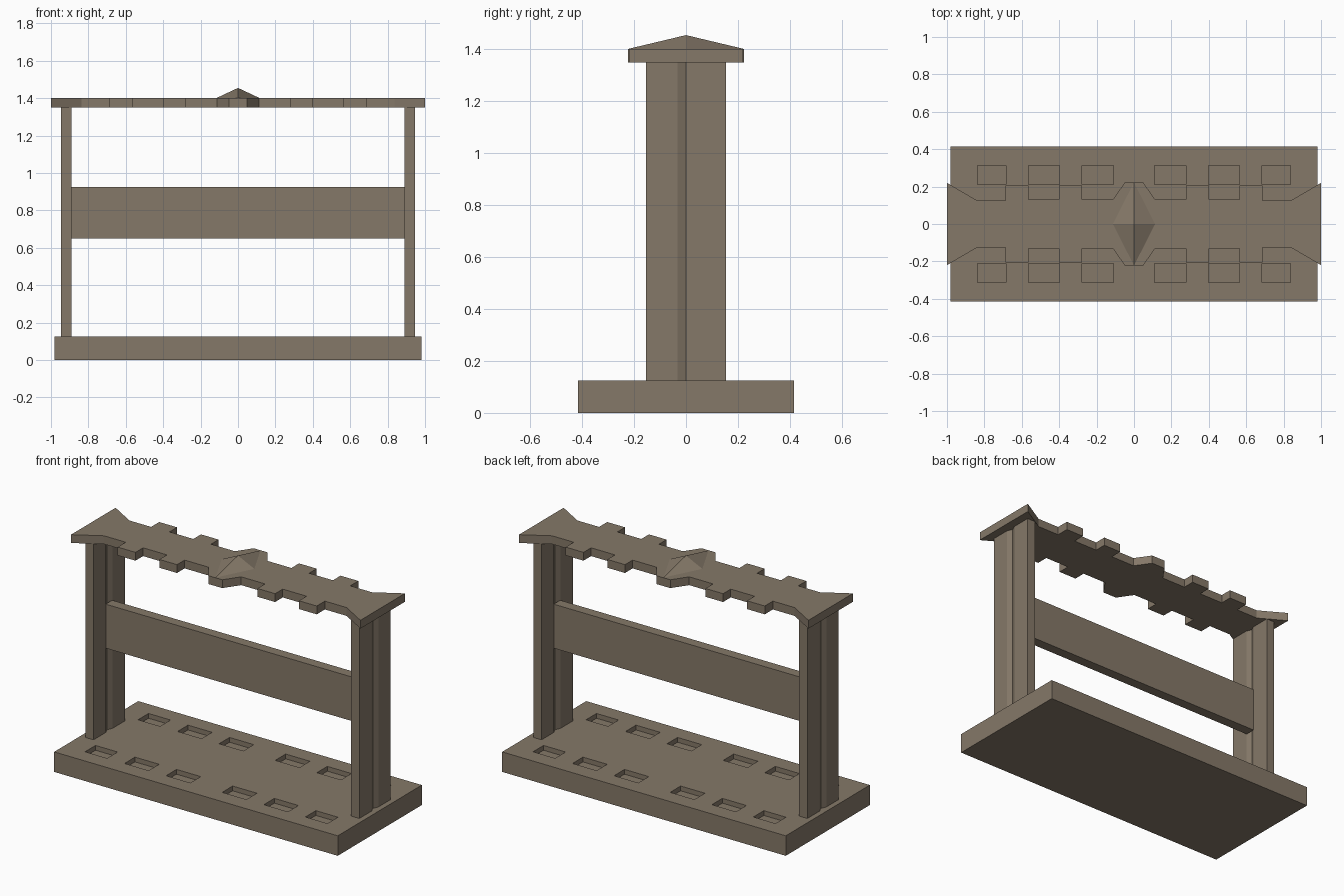
import bpy, bmesh

if "Cube" in bpy.data.objects:
    bpy.data.objects.remove(bpy.data.objects["Cube"])

wood = bpy.data.materials.new("weathered brown wood")
wood.diffuse_color = (0.235, 0.19, 0.14, 1)
wood.use_nodes = True
wood.node_tree.nodes["Principled BSDF"].inputs["Base Color"].default_value = wood.diffuse_color


def finish(bm, name):
    bmesh.ops.recalc_face_normals(bm, faces=bm.faces[:])
    me = bpy.data.meshes.new(name)
    bm.to_mesh(me)
    bm.free()
    me.materials.append(wood)
    ob = bpy.data.objects.new(name, me)
    bpy.context.collection.objects.link(ob)
    return ob


def prism(name, outline, z0, z1):
    """Extrude an xy outline from z0 to z1."""
    bm = bmesh.new()
    face = bm.faces.new([bm.verts.new((x, y, z0)) for x, y in outline])
    new = bmesh.ops.extrude_face_region(bm, geom=[face], use_keep_orig=True)["geom"]
    top = [v for v in new if isinstance(v, bmesh.types.BMVert)]
    bmesh.ops.translate(bm, verts=top, vec=(0, 0, z1 - z0))
    return finish(bm, name)


def mirrored(values):
    return [-v for v in reversed(values)] + values


# Base slab: a grid whose slot cells are sunk to form the twelve sockets
BASE_TOP, SLOT_DEPTH = 0.125, 0.03
slots = [(0.11, 0.278), (0.398, 0.565), (0.685, 0.838)]
xs = mirrored([v for s in slots for v in s] + [0.98])
ys = mirrored([0.21, 0.313, 0.415])
bm = bmesh.new()
grid = [[bm.verts.new((x, y, BASE_TOP)) for x in xs] for y in ys]
sockets = []
for j in range(len(ys) - 1):
    for i in range(len(xs) - 1):
        f = bm.faces.new((grid[j][i], grid[j][i + 1], grid[j + 1][i + 1], grid[j + 1][i]))
        c = f.calc_center_median()
        if 0.21 < abs(c.y) < 0.313 and any(a < abs(c.x) < b for a, b in slots):
            sockets.append(f)
rim = [e for e in bm.edges if e.is_boundary]
skirt = bmesh.ops.extrude_edge_only(bm, edges=rim)["geom"]
bmesh.ops.translate(bm, verts=[g for g in skirt if isinstance(g, bmesh.types.BMVert)],
                    vec=(0, 0, -BASE_TOP))
bmesh.ops.holes_fill(bm, edges=[e for e in bm.edges if e.is_boundary], sides=0)
floors = bmesh.ops.extrude_discrete_faces(bm, faces=sockets)["faces"]
bmesh.ops.translate(bm, verts=[v for f in floors for v in f.verts], vec=(0, 0, -SLOT_DEPTH))
finish(bm, "base")

# Posts with a V groove down the inner and outer faces
IN, OUT, HALF, GROOVE, DEEP = 0.89, 0.947, 0.155, 0.033, 0.015
section = [(IN, -HALF), (OUT, -HALF), (OUT, -GROOVE), (OUT - DEEP, 0), (OUT, GROOVE),
           (OUT, HALF), (IN, HALF), (IN, GROOVE), (IN + DEEP, 0), (IN, -GROOVE)]
for side, label in ((-1, "left_post"), (1, "right_post")):
    prism(label, [(side * x, y) for x, y in section], BASE_TOP, 1.35)

# Middle rail between the posts
prism("middle_rail", [(-0.892, -0.032), (0.892, -0.032), (0.892, 0.032), (-0.892, 0.032)],
      0.65, 0.925)

# Notched top board: one quadrant of the outline, mirrored twice
quadrant = [(1.0, 0.22), (0.838, 0.125), (0.688, 0.125), (0.688, 0.205), (0.565, 0.205),
            (0.565, 0.13), (0.4, 0.13), (0.4, 0.205), (0.278, 0.205), (0.278, 0.13),
            (0.113, 0.13), (0.048, 0.224)]
back = quadrant + [(-x, y) for x, y in reversed(quadrant)]
prism("top_board", back + [(x, -y) for x, y in reversed(back)], 1.35, 1.402)

# Faceted diamond ornament on the board
bm = bmesh.new()
ring = [bm.verts.new((x, y, 1.402)) for x, y in ((0.113, 0), (0, 0.222), (-0.113, 0), (0, -0.222))]
apex = bm.verts.new((0, 0, 1.455))
bm.faces.new(ring)
for i in range(4):
    bm.faces.new((ring[i], ring[(i + 1) % 4], apex))
finish(bm, "diamond_ornament")
